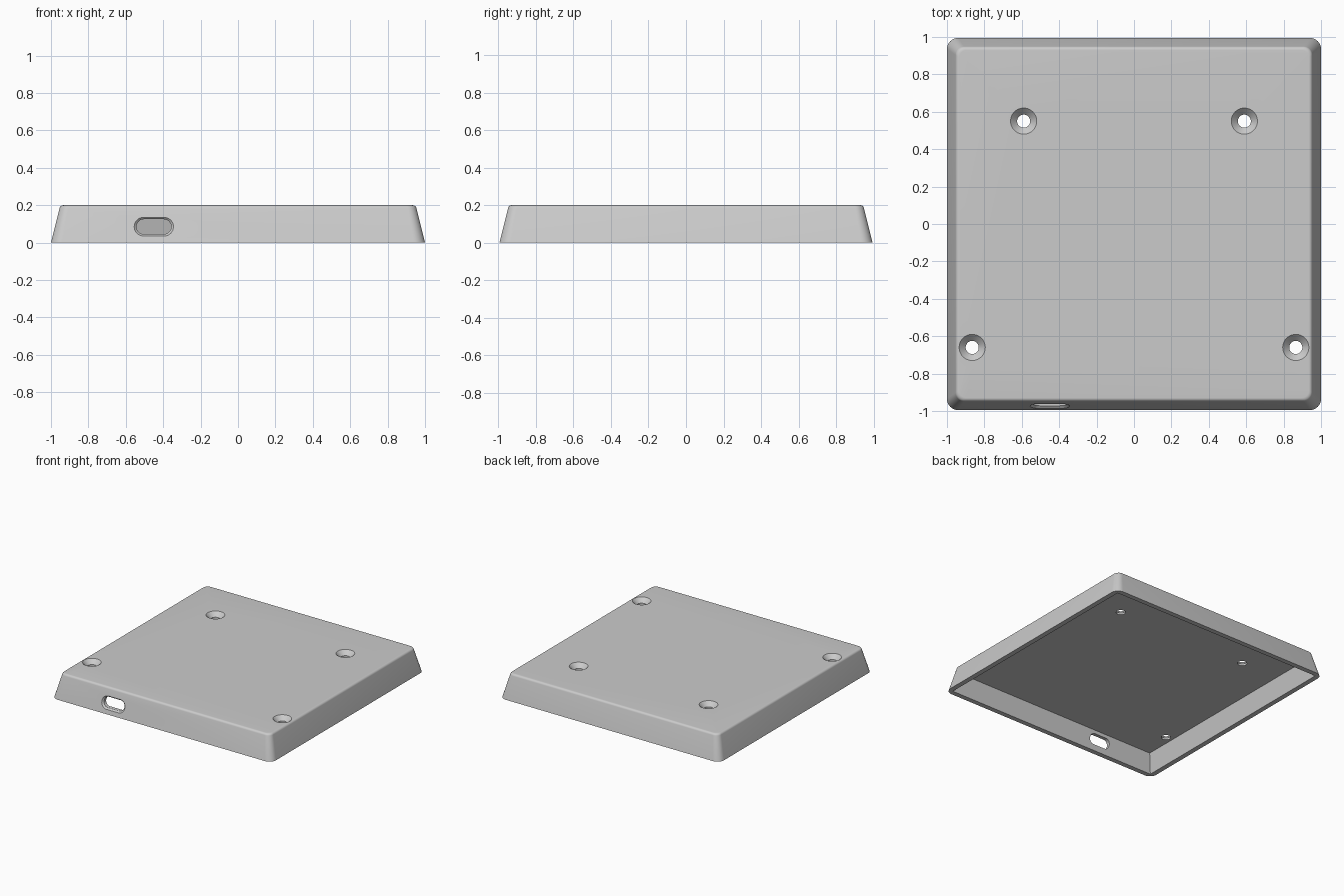
import bpy
import bmesh
from math import sin, cos, pi, radians

default = bpy.data.objects.get("Cube")
if default:
    bpy.data.objects.remove(default, do_unlink=True)

HEIGHT = 0.2
SLOPE = 0.25            # inward lean of the walls per unit of height
HALF_X, HALF_Y = 1.0, 0.995

grey = bpy.data.materials.new("plain grey")
grey.use_nodes = True
colour = (0.6, 0.6, 0.6, 1)
grey.diffuse_color = colour
grey.node_tree.nodes["Principled BSDF"].inputs["Base Color"].default_value = colour


def rounded_rect(hx, hy, r, steps=8):
    """Outline of a rounded rectangle as 2D points."""
    pts = []
    for q, (sx, sy) in enumerate([(1, 1), (-1, 1), (-1, -1), (1, -1)]):
        for i in range(steps + 1):
            a = (q + i / steps) * pi / 2
            pts.append((sx * (hx - r) + r * cos(a), sy * (hy - r) + r * sin(a)))
    return pts


def circle(r, n=40):
    return [(r * cos(2 * pi * i / n), r * sin(2 * pi * i / n)) for i in range(n)]


def loft(name, rings):
    """Closed solid through a stack of matching rings."""
    bm = bmesh.new()
    rows = [[bm.verts.new(p) for p in ring] for ring in rings]
    n = len(rows[0])
    for a, b in zip(rows, rows[1:]):
        for i in range(n):
            j = (i + 1) % n
            bm.faces.new((a[i], a[j], b[j], b[i]))
    bm.faces.new(rows[0])
    bm.faces.new(rows[-1])
    bmesh.ops.remove_doubles(bm, verts=bm.verts, dist=1e-5)
    bmesh.ops.recalc_face_normals(bm, faces=bm.faces)
    mesh = bpy.data.meshes.new(name)
    bm.to_mesh(mesh)
    bm.free()
    mesh.materials.append(grey)
    obj = bpy.data.objects.new(name, mesh)
    bpy.context.collection.objects.link(obj)
    return obj


def level(outline, z, x=0, y=0):
    return [(x + px, y + py, z) for px, py in outline]


def cut(target, cutter):
    cutter.hide_render = True
    bpy.context.view_layer.objects.active = target
    mod = target.modifiers.new("cut", 'BOOLEAN')
    mod.operation = 'DIFFERENCE'
    mod.solver = 'EXACT'
    mod.object = cutter
    bpy.ops.object.modifier_apply(modifier=mod.name)
    bpy.data.objects.remove(cutter, do_unlink=True)


# Outer body: leaning walls with rounded corners and a small top fillet
fillet = 0.02
profile = [(0, 0)]      # (inset, height)
for i in range(7):
    a = radians(14 + 76 * i / 6)
    profile.append((0.0656 - fillet * cos(a), HEIGHT - fillet + fillet * sin(a)))
body = loft("cover_shell", [
    level(rounded_rect(HALF_X - d, HALF_Y - d, 0.06 - d * 0.3), z) for d, z in profile])

# Hollow underside with sharp corners
rim, ceiling = 0.04, 0.15
cavity = []
for z in (-0.05, ceiling):
    d = rim + SLOPE * z
    x, y = HALF_X - d, HALF_Y - d
    cavity.append(level([(x, y), (-x, y), (-x, -y), (x, -y)], z))
cut(body, loft("cavity_cutter", cavity))

# Countersunk screw holes
for side in (-1, 1):
    for x, y in ((0.59, 0.55), (0.865, -0.66)):
        cut(body, loft("screw_hole_cutter", [
            level(circle(r), z, side * x, y)
            for r, z in ((0.035, 0.1), (0.035, 0.165), (0.07, 0.2), (0.09, 0.22))]))

# Chamfered cable slot following the lean of the front wall
slot = []
for depth, hx, hz in ((-0.03, 0.135, 0.08), (0, 0.105, 0.05),
                      (0.012, 0.093, 0.04), (0.1, 0.093, 0.04)):
    slot.append([(-0.45 + px, -HALF_Y + SLOPE * (0.085 + pz) + depth, 0.085 + pz)
                 for px, pz in rounded_rect(hx, hz, hz)])
cut(body, loft("cable_slot_cutter", slot))

# Smooth curved areas, keep hard edges
bpy.ops.object.select_all(action='DESELECT')
body.select_set(True)
bpy.context.view_layer.objects.active = body
bpy.ops.object.shade_smooth_by_angle(angle=radians(30))
